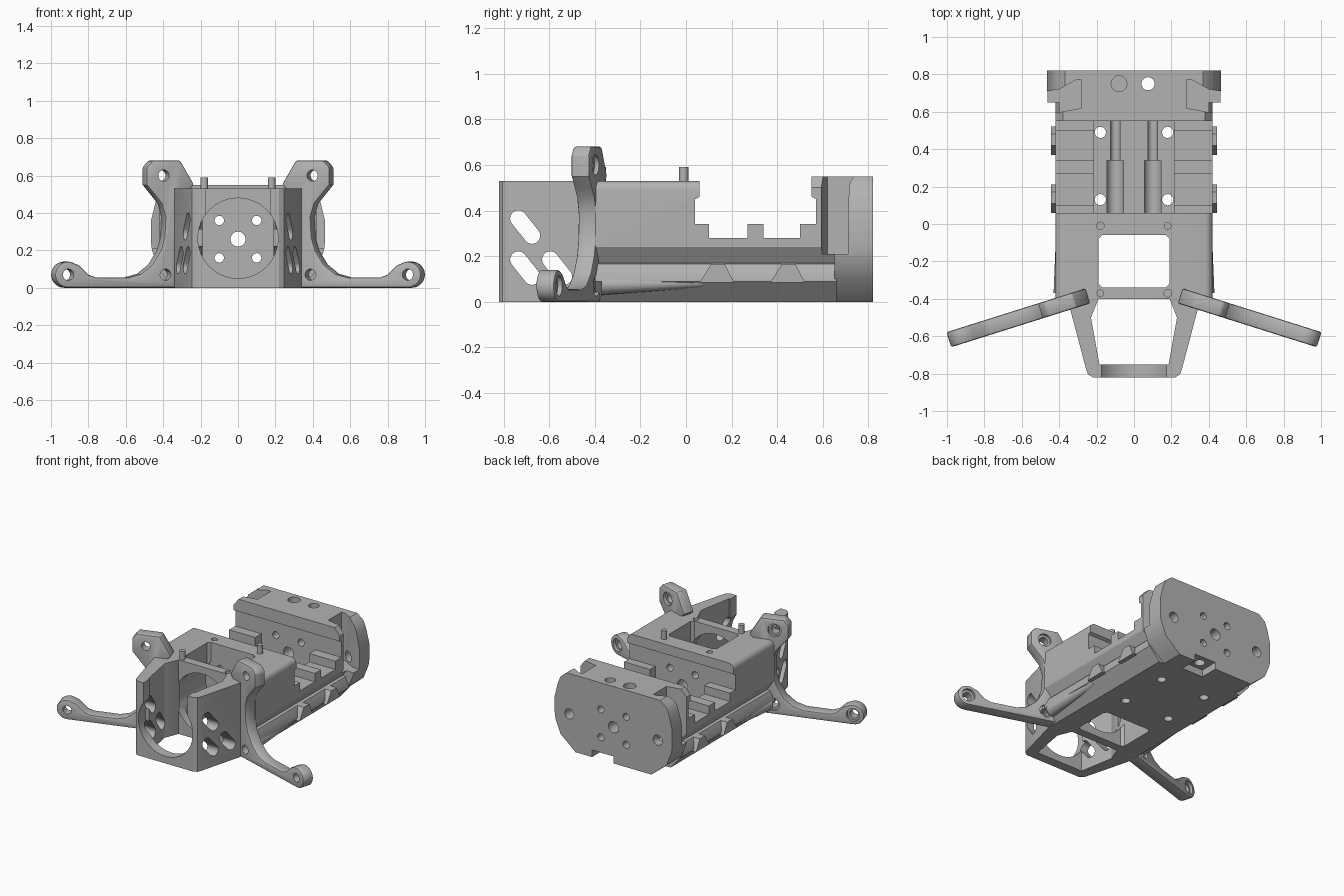
import bpy, bmesh, math
from mathutils import Vector, Matrix

cube = bpy.data.objects.get("Cube")
if cube:
    bpy.data.objects.remove(cube)

grey = bpy.data.materials.new("plain grey")
grey.use_nodes = True
COL = (0.45, 0.45, 0.45, 1)
grey.diffuse_color = COL
grey.node_tree.nodes["Principled BSDF"].inputs["Base Color"].default_value = COL
parts = []


def prism(name, pts, axis, a, b):
    """Extrude a 2D outline along an axis from a to b."""
    place = {"x": lambda p, t: (t, p[0], p[1]),
             "y": lambda p, t: (p[0], t, p[1]),
             "z": lambda p, t: (p[0], p[1], t)}[axis]
    bm = bmesh.new()
    face = bm.faces.new([bm.verts.new(place(p, a)) for p in pts])
    ext = bmesh.ops.extrude_face_region(bm, geom=[face])
    move = Vector(place((0, 0), b - a))
    for v in ext["geom"]:
        if isinstance(v, bmesh.types.BMVert):
            v.co += move
    bmesh.ops.recalc_face_normals(bm, faces=bm.faces)
    mesh = bpy.data.meshes.new(name)
    bm.to_mesh(mesh)
    bm.free()
    mesh.materials.append(grey)
    ob = bpy.data.objects.new(name, mesh)
    bpy.context.collection.objects.link(ob)
    return ob


def part(*args):
    ob = prism(*args)
    parts.append(ob)
    return ob


def arc(cx, cy, r, start=0, end=360, n=32):
    span = n if end - start == 360 else n - 1
    return [(cx + r * math.cos(math.radians(start + (end - start) * i / span)),
             cy + r * math.sin(math.radians(start + (end - start) * i / span)))
            for i in range(n)]


def rect(x0, y0, x1, y1, c=0):
    if not c:
        return [(x0, y0), (x1, y0), (x1, y1), (x0, y1)]
    return [(x0 + c, y0), (x1 - c, y0), (x1, y0 + c), (x1, y1 - c),
            (x1 - c, y1), (x0 + c, y1), (x0, y1 - c), (x0, y0 + c)]


def capsule(p, q, r):
    ang = math.degrees(math.atan2(q[1] - p[1], q[0] - p[0]))
    return arc(*q, r, ang - 90, ang + 90, 12) + arc(*p, r, ang + 90, ang + 270, 12)


def sym(half):
    return half + [(-x, y) for x, y in reversed(half)]


def flip(pts):
    return [(-x, y) for x, y in pts]


def hole(x, z, r, a, b, axis="y"):
    return prism("cutter", arc(x, z, r), axis, a, b)


def bake(ob):
    dg = bpy.context.evaluated_depsgraph_get()
    mesh = bpy.data.meshes.new_from_object(ob.evaluated_get(dg))
    ob.modifiers.clear()
    ob.data = mesh


def carve(targets, cutters):
    for ob in targets:
        for c in cutters:
            m = ob.modifiers.new("cut", "BOOLEAN")
            m.operation, m.solver, m.object = "DIFFERENCE", "EXACT", c
        bake(ob)
    for c in cutters:
        bpy.data.objects.remove(c)


def mirror(ob):
    ob.modifiers.new("mirror", "MIRROR").use_mirror_merge = False
    bake(ob)


# Shared lower cross-section with grooved flanks
flank = [(0.34, 0), (0.42, 0.09), (0.42, 0.11), (0.395, 0.165), (0.375, 0.17), (0.42, 0.24)]
motor_holes = [(x, z) for x in (-0.1, 0.1) for z in (0.16, 0.36)]

# Motor housing with top window and round chamber
housing = part("motor_housing", sym(flank + arc(0.38, 0.49, 0.04, 0, 90, 7)), "y", -0.40, 0.06)
carve([housing], [
    prism("cutter", rect(-0.19, -0.34, 0.19, -0.06, 0.02), "z", -0.1, 0.7),
    hole(0, 0.265, 0.215, -0.45, -0.062),
    prism("cutter", [(0.04, 0.2), (0.1, 0.2), (0.1, 0.48), (0.04, 0.45)], "x", -0.5, 0.5),
    hole(-0.18, -0.01, 0.02, 0.48, 0.6, "z"),
    hole(0.18, -0.37, 0.02, 0.51, 0.6, "z"),
    hole(0, 0.26, 0.04, -0.1, 0.1)]
    + [hole(x, z, 0.025, -0.1, 0.1) for x, z in motor_holes])

for x, y in ((0.18, -0.01), (-0.18, -0.37)):
    part("locating_pin", arc(x, y, 0.02, n=20), "z", 0.5, 0.59)

# Open cradle deck with screw channels and side pockets
deck = part("cradle_deck", sym(flank + [(0.42, 0.34)]), "y", 0.035, 0.58)
cuts = [prism("cutter", rect(-0.215, 0.2, 0.215, 0.5), "y", 0, 0.7)]
for s in (-1, 1):
    cuts += [hole(s * 0.1, 0.16, 0.025, 0.0, 0.7),
             prism("cutter", rect(s * 0.1 - 0.025, 0.16, s * 0.1 + 0.025, 0.3), "y", 0.0, 0.7),
             hole(s * 0.1, 0.16, 0.045, 0.0, 0.34),
             prism("cutter", rect(s * 0.1 - 0.045, 0.16, s * 0.1 + 0.045, 0.3), "y", 0.0, 0.34)]
    for y0, y1 in ((0.1, 0.27), (0.34, 0.5)):
        pocket = [(0.2, y0), (0.5, y0), (0.5, y1), (0.2, y1)]
        cuts.append(prism("cutter", pocket if s > 0 else flip(pocket), "z", 0.28, 0.5))
    for y in (0.13, 0.49):
        cuts.append(hole(s * 0.18, y, 0.03, -0.1, 0.5, "z"))
carve([deck], cuts)

# Flank teeth beside the deck
for y in (0.06, 0.37):
    mirror(part("flank_tooth", [(y, 0.085), (y + 0.15, 0.085), (y + 0.11, 0.165), (y + 0.05, 0.165)],
                "x", 0.37, 0.445))

# Rear block: inner bar and wider end plate
bar = part("rear_bar", sym(flank + [(0.42, 0.50), (0.38, 0.55)]), "y", 0.55, 0.66)
plate = part("rear_plate", sym([(0.30, 0), (0.42, 0.10), (0.46, 0.20), (0.465, 0.24), (0.465, 0.36),
                                (0.44, 0.46), (0.42, 0.51), (0.37, 0.55)]), "y", 0.65, 0.82)
screw_pocket = [(0.28, 0.62), (0.52, 0.575), (0.52, 0.70), (0.40, 0.72), (0.31, 0.77), (0.28, 0.77)]
carve([bar, plate], [
    prism("cutter", screw_pocket, "z", 0.21, 0.7),
    prism("cutter", flip(screw_pocket), "z", 0.21, 0.7),
    prism("cutter", [(0.5, 0.2), (0.57, 0.2), (0.57, 0.45), (0.5, 0.49)], "x", -0.5, 0.5),
    hole(0.075, 0.75, 0.035, -0.1, 0.7, "z"),
    hole(-0.08, 0.75, 0.042, 0.45, 0.7, "z"),
    prism("cutter", rect(0.0, -0.1, 0.17, 0.05), "y", 0.69, 0.9),
    hole(0, 0.26, 0.04, 0.5, 0.9),
    hole(0.35, 0.26, 0.036, 0.64, 0.9),
    hole(-0.35, 0.26, 0.036, 0.64, 0.9)]
    + [hole(x, z, 0.025, 0.5, 0.9) for x, z in motor_holes])

# Tapered nose frame with open front ring and slanted slots
nose = part("nose_frame", sym([(0.34, -0.39), (0.34, -0.46), (0.255, -0.78), (0.245, -0.805), (0.22, -0.82)]),
            "z", 0, 0.53)
slots = [(-0.735, 0.365), (-0.735, 0.185), (-0.595, 0.185)]
carve([nose], [
    prism("cutter", sym([(0.19, -0.3), (0.19, -0.40), (0.23, -0.5), (0.185, -0.75)]), "z", -0.1, 0.7),
    hole(0, 0.265, 0.215, -0.9, -0.74),
    prism("cutter", rect(-0.175, 0.3, 0.175, 0.7), "y", -0.9, -0.74)]
    + [prism("cutter", capsule((y, z), (y + 0.06, z - 0.075), 0.036), "x", -0.6, 0.6) for y, z in slots])

# Swept mounting arms with upright ears
outline = ([(0.34, 0)] + arc(0.92, 0.07, 0.07, -90, 105, 16)
           + [(0.86, 0.12), (0.81, 0.07), (0.77, 0.055), (0.60, 0.055), (0.53, 0.075), (0.47, 0.125),
              (0.425, 0.20), (0.405, 0.27), (0.40, 0.38), (0.42, 0.45), (0.46, 0.50), (0.50, 0.55),
              (0.50, 0.645), (0.47, 0.68), (0.32, 0.68), (0.245, 0.55), (0.30, 0.50), (0.33, 0.43)])
TILT = math.radians(-17.5)
along = lambda x: (x - 0.36) / math.cos(TILT)
arm = part("mounting_arm", [(along(x), z) for x, z in outline], "y", -0.042, 0.042)
bev = arm.modifiers.new("bevel", "BEVEL")
bev.width, bev.segments, bev.limit_method = 0.01, 2, "ANGLE"
bev.angle_limit = math.radians(40)
bake(arm)
eyes = [(0.92, 0.07), (0.40, 0.07), (0.41, 0.60)]
carve([arm], [hole(along(x), z, 0.03, -0.1, 0.1) for x, z in eyes]
      + [hole(along(x), z, 0.045, 0.022, 0.1) for x, z in eyes])
arm.data.transform(Matrix.Translation((0.36, -0.42, 0)) @ Matrix.Rotation(TILT, 4, "Z"))
mirror(arm)

# Tapering screw boss along each lower flank
boss = part("screw_boss", arc(0.385, 0.075, 0.045, n=20), "y", -0.37, 0.07)
for v in boss.data.vertices:
    if v.co.y > 0:
        v.co.x = 0.385 + (v.co.x - 0.385) * 0.6
        v.co.z = 0.085 + (v.co.z - 0.075) * 0.5
mirror(boss)

# Crisp edges with smooth curves
bpy.ops.object.select_all(action="DESELECT")
for ob in parts:
    ob.select_set(True)
bpy.context.view_layer.objects.active = parts[0]
bpy.ops.object.shade_smooth_by_angle()
